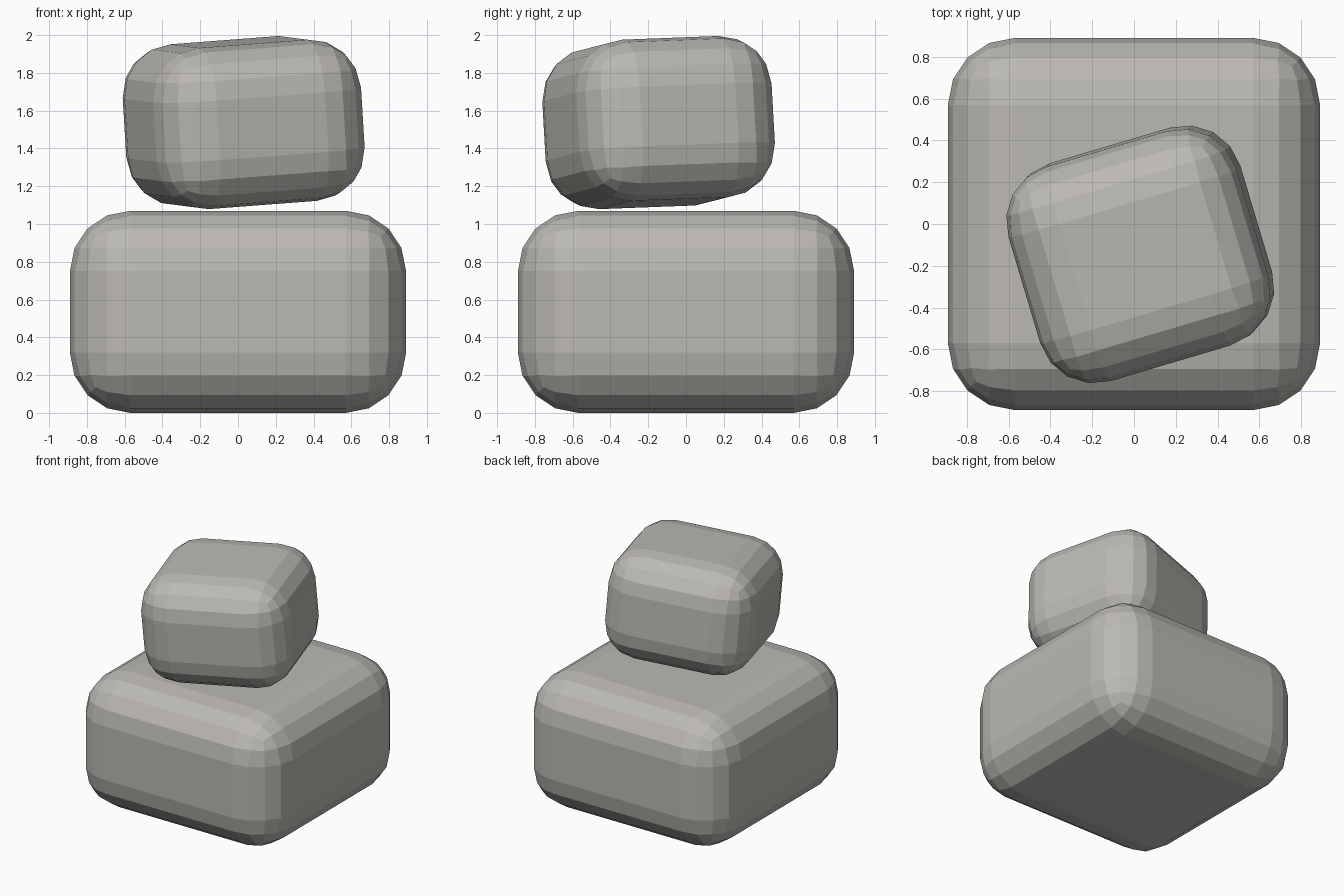
import bpy
import bmesh
from math import radians
from mathutils import Matrix, Vector

cube = bpy.data.objects.get("Cube")
if cube:
    bpy.data.objects.remove(cube, do_unlink=True)

# Warm grey stone
stone = bpy.data.materials.new("warm grey stone")
stone.use_nodes = True
colour = (0.50, 0.485, 0.45, 1)
stone.diffuse_color = colour
stone.node_tree.nodes["Principled BSDF"].inputs["Base Color"].default_value = colour


def rounded_block(name, size, radius, centre, tilt=(0, 0, 0)):
    """Flat-shaded box with every edge rounded in four facets."""
    bm = bmesh.new()
    bmesh.ops.create_cube(bm, size=1)
    bmesh.ops.scale(bm, vec=Vector(size), verts=bm.verts)
    bmesh.ops.bevel(bm, geom=bm.edges[:], offset=radius, offset_type='OFFSET',
                    segments=4, profile=0.5, affect='EDGES')
    mesh = bpy.data.meshes.new(name)
    bm.to_mesh(mesh)
    bm.free()
    mesh.materials.append(stone)
    block = bpy.data.objects.new(name, mesh)
    block.location = centre
    block.rotation_euler = [radians(a) for a in tilt]
    bpy.context.collection.objects.link(block)
    return block


# Wide stone at the bottom, smaller stone leaning on top of it
rounded_block("lower_stone", (1.78, 1.78, 1.07), 0.32, (0, 0, 0.535))
rounded_block("upper_stone", (1.14, 1.07, 0.856), 0.27, (0.03, -0.145, 1.537),
              (2.1, -4.2, 16.5))
